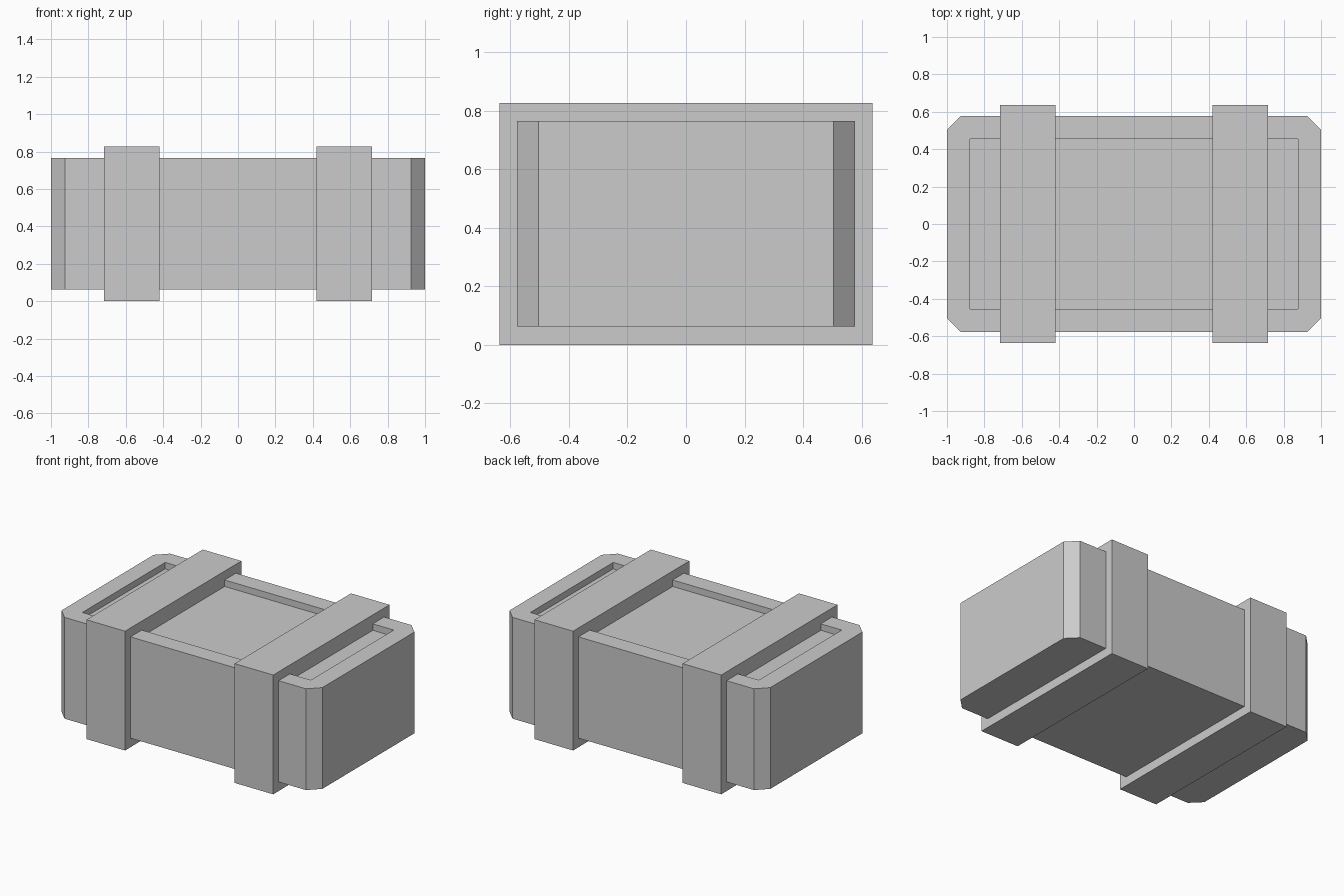
import bpy, bmesh

if "Cube" in bpy.data.objects:
    bpy.data.objects.remove(bpy.data.objects["Cube"])


def make_object(name, bm):
    bmesh.ops.recalc_face_normals(bm, faces=bm.faces[:])
    mesh = bpy.data.meshes.new(name)
    bm.to_mesh(mesh)
    bm.free()
    obj = bpy.data.objects.new(name, mesh)
    bpy.context.collection.objects.link(obj)
    return obj


def prism(bm, outline, z0, z1):
    """Extrude a flat outline upwards and return its top face."""
    base = bm.faces.new([bm.verts.new((x, y, z0)) for x, y in outline])
    out = bmesh.ops.extrude_face_region(bm, geom=[base], use_keep_orig=True)["geom"]
    for v in out:
        if isinstance(v, bmesh.types.BMVert):
            v.co.z = z1
    return next(f for f in out if isinstance(f, bmesh.types.BMFace))


HX, HY = 1.0, 0.578       # crate half sizes
CHAMFER = 0.074           # cut on the vertical corners
RIM, DEPTH = 0.124, 0.045 # recessed lid panel
Z0, Z1 = 0.063, 0.765

# Crate body with chamfered corners
cx, cy = HX - CHAMFER, HY - CHAMFER
outline = [(cx, -HY), (HX, -cy), (HX, cy), (cx, HY),
           (-cx, HY), (-HX, cy), (-HX, -cy), (-cx, -HY)]
bm = bmesh.new()
top = prism(bm, outline, Z0, Z1)

# Rectangular recess in the lid: rim faces, walls and floor
rx, ry = HX - RIM, HY - RIM
outer = list(top.verts)
bm.faces.remove(top)
rect = [(rx, -ry), (rx, ry), (-rx, ry), (-rx, -ry)]
upper = [bm.verts.new((x, y, Z1)) for x, y in rect]
lower = [bm.verts.new((x, y, Z1 - DEPTH)) for x, y in rect]


def corner_at(x, y):
    return min(outer, key=lambda v: (v.co.x - x) ** 2 + (v.co.y - y) ** 2)


ring = [corner_at(x, y) for x, y in outline]
for i in range(4):
    j = (i + 1) % 4
    bm.faces.new([ring[2 * i], ring[2 * i + 1], upper[i]])
    bm.faces.new([ring[2 * i + 1], ring[2 * j], upper[j], upper[i]])
    bm.faces.new([upper[i], upper[j], lower[j], lower[i]])
bm.faces.new(lower)
# Merge the coplanar rim triangles into broad rim faces
make_object("crate_body", bm)

# Two broad bands wrapping the crate
for name, side in (("left_band", -1), ("right_band", 1)):
    bm = bmesh.new()
    xa, xb, y = side * 0.42, side * 0.716, 0.637
    prism(bm, [(xa, -y), (xb, -y), (xb, y), (xa, y)], 0, 0.827)
    make_object(name, bm)
